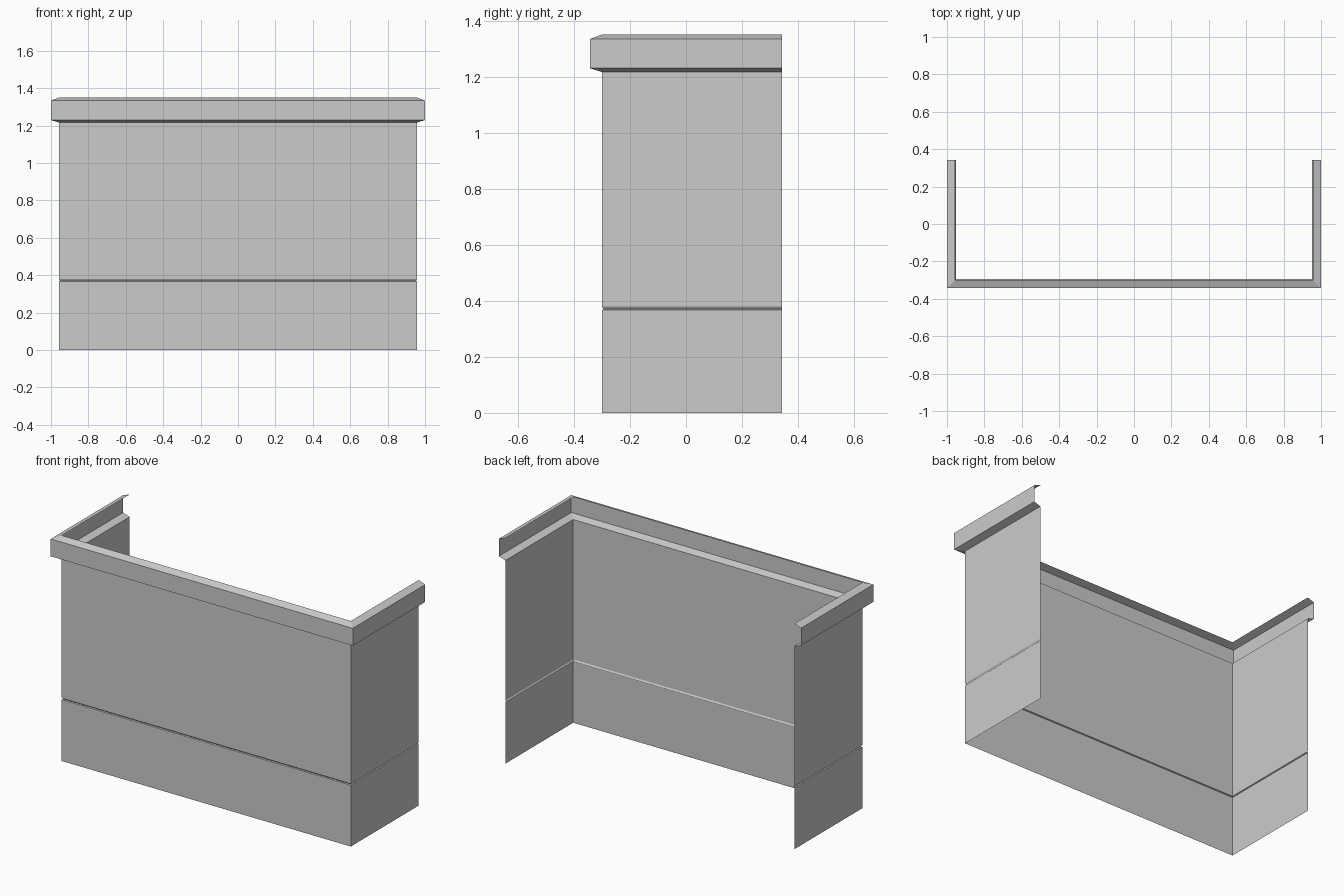
import bpy

old = bpy.data.objects.get("Cube")
if old:
    bpy.data.objects.remove(old, do_unlink=True)

# One plain grey for every part
grey = bpy.data.materials.new("plain_grey")
grey.use_nodes = True
colour = (0.6, 0.6, 0.6, 1)
grey.diffuse_color = colour
grey.node_tree.nodes["Principled BSDF"].inputs["Base Color"].default_value = colour

HALF_WIDTH, FRONT, BACK = 0.957, -0.3, 0.342


def sweep(name, profile):
    """Sweep an (outward offset, height) profile round the open U plan."""
    verts, faces = [], []
    for out, z in profile:
        x, y = HALF_WIDTH + out, FRONT - out
        verts += [(-x, BACK, z), (-x, y, z), (x, y, z), (x, BACK, z)]
    for row in range(len(profile) - 1):
        for col in range(3):
            a = row * 4 + col
            faces.append((a, a + 1, a + 5, a + 4))
    mesh = bpy.data.meshes.new(name)
    mesh.from_pydata(verts, [], faces)
    mesh.materials.append(grey)
    obj = bpy.data.objects.new(name, mesh)
    bpy.context.collection.objects.link(obj)
    return obj


# Lower wall, shallow groove, upper wall and overhanging parapet cap
sweep("lower_wall", [(0, 0), (0, 0.367)])
sweep("wall_groove", [(0, 0.367), (-0.006, 0.37), (0, 0.379)])
sweep("upper_wall", [(0, 0.379), (0, 1.216)])
sweep("parapet_cap", [(0, 1.216), (0.043, 1.23), (0.043, 1.334), (0, 1.35)])
